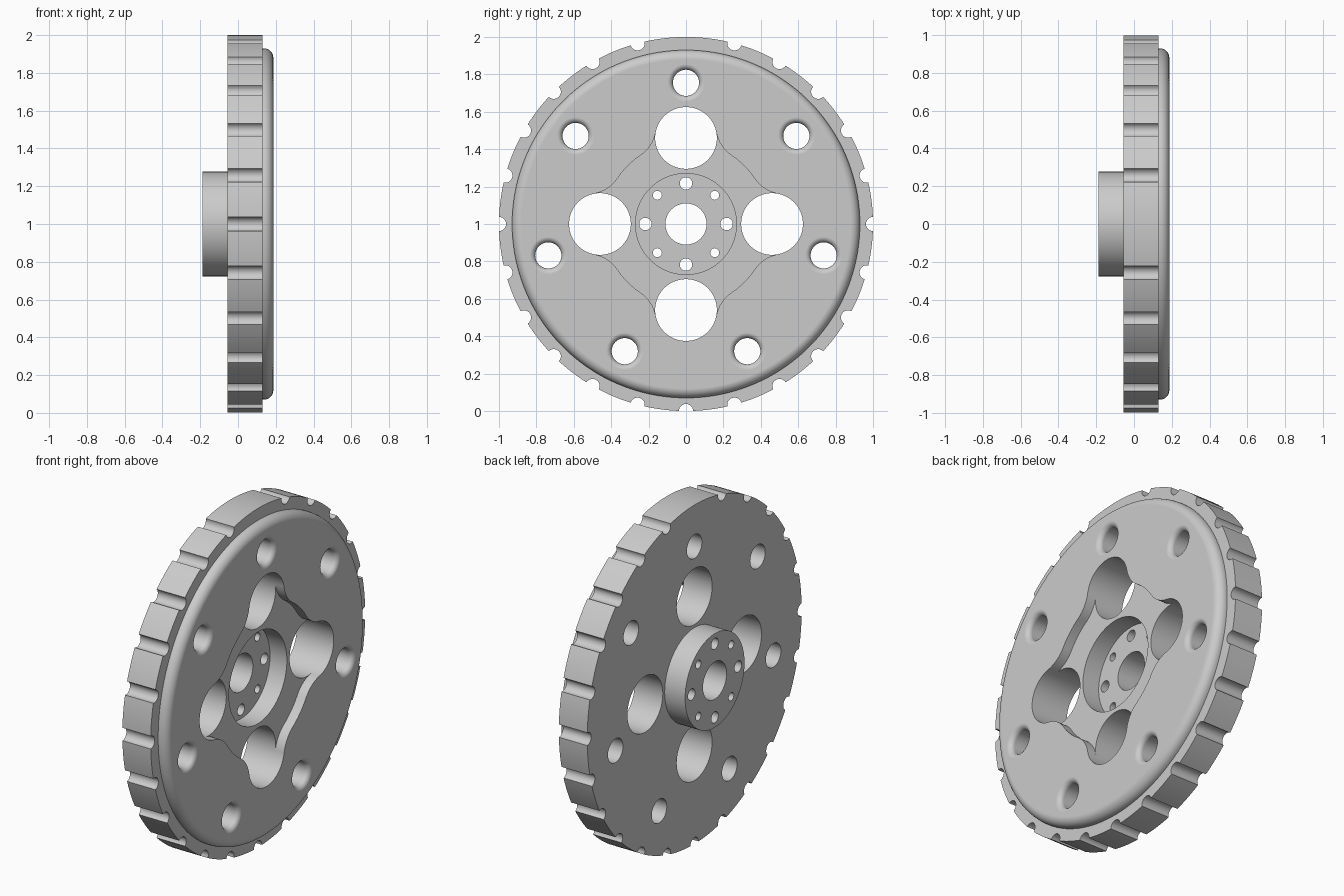
import bpy, bmesh
from math import sin, cos, pi, radians, acos, atan2, hypot
from mathutils import Vector

if "Cube" in bpy.data.objects:
    bpy.data.objects.remove(bpy.data.objects["Cube"])

# Main dimensions, with the axle along x
BACK, RIM_BACK, RIM_FRONT, FACE = -0.188, -0.055, 0.13, 0.187
RIM_R, RAISED_R, HUB_R = 1.0, 0.93, 0.277
WINDOW_R, WINDOW_DIST = 0.165, 0.46
HUB_FLOOR = 0.02
THROUGH = (-0.4, 0.4)

steel = bpy.data.materials.new("grey steel")
steel.use_nodes = True
colour = (0.6, 0.6, 0.6, 1)
steel.diffuse_color = colour
steel.node_tree.nodes["Principled BSDF"].inputs["Base Color"].default_value = colour


def finish(name, bm):
    bmesh.ops.recalc_face_normals(bm, faces=bm.faces)
    mesh = bpy.data.meshes.new(name)
    bm.to_mesh(mesh)
    bm.free()
    mesh.materials.append(steel)
    obj = bpy.data.objects.new(name, mesh)
    bpy.context.collection.objects.link(obj)
    return obj


def loft(bm, rings):
    """Join matching closed rings of points and cap both ends."""
    rings = [[bm.verts.new(p) for p in ring] for ring in rings]
    for a, b in zip(rings, rings[1:]):
        for i in range(len(a)):
            j = (i + 1) % len(a)
            bm.faces.new((a[i], a[j], b[j], b[i]))
    bm.faces.new(rings[0])
    bm.faces.new(rings[-1])


def lathe(bm, profile, sides, dist=0, angle=0):
    """Turn (x, radius) points about an axis parallel to x."""
    cy, cz = dist * cos(angle), 1 + dist * sin(angle)
    turns = [2 * pi * i / sides for i in range(sides)]
    loft(bm, [[(x, cy + r * cos(t), cz + r * sin(t)) for t in turns]
              for x, r in profile])


def drill(bm, radius, sides, dist=0, angle=0):
    lathe(bm, [(x, radius) for x in THROUGH], sides, dist, angle)


def fillet(x, r, radius, start, end, steps=8):
    """Quarter-round profile points centred on (x, r)."""
    angles = [start + (end - start) * i / steps for i in range(steps + 1)]
    return [(x + radius * sin(a), r + radius * cos(a)) for a in angles]


# Wheel body: hub, rim and raised face with a rounded edge
bm = bmesh.new()
lathe(bm, [(BACK, HUB_R), (RIM_BACK, HUB_R), (RIM_BACK, RIM_R),
           (RIM_FRONT, RIM_R), (RIM_FRONT, RAISED_R)]
      + fillet(FACE - 0.05, RAISED_R - 0.05, 0.05, 0, pi / 2), 192)
wheel = finish("wheel", bm)

# Pocket outline: central arc blended into the four windows
ARC_R, BLEND = 0.44, 0.19
to_arc, to_window = ARC_R + BLEND, WINDOW_R + BLEND
lean = acos((to_arc ** 2 + WINDOW_DIST ** 2 - to_window ** 2)
            / (2 * to_arc * WINDOW_DIST))


def blend_arc(steps=14):
    centre = Vector((to_arc * cos(lean), to_arc * sin(lean)))
    begin = atan2(-centre.y, WINDOW_DIST - centre.x) % (2 * pi)
    end = lean + pi
    return [centre + BLEND * Vector((cos(a), sin(a))) for a in
            (begin + (end - begin) * i / steps for i in range(steps + 1))]


half = blend_arc()
arc = [ARC_R * Vector((cos(a), sin(a))) for a in
       (lean + (pi / 2 - 2 * lean) * i / 8 for i in range(1, 8))]
quarter = [Vector((WINDOW_DIST, 0))] + half + arc + [p.yx for p in reversed(half)]
outline = []
for k in range(4):
    c, s = cos(k * pi / 2), sin(k * pi / 2)
    outline += [(p.x * c - p.y * s, p.x * s + p.y * c) for p in quarter]
bm = bmesh.new()
loft(bm, [[(x, y, 1 + z) for y, z in outline] for x in (RIM_FRONT, 0.4)])
pocket = finish("pocket_cutter", bm)

# Round recess inside the hub
bm = bmesh.new()
lathe(bm, [(HUB_FLOOR, 0.27), (0.4, 0.27)], 96)
recess = finish("hub_recess_cutter", bm)

# Axle bore, windows, hub bolt holes and flared outer holes
bm = bmesh.new()
drill(bm, 0.11, 64)
for k in range(4):
    drill(bm, WINDOW_R, 96, WINDOW_DIST, k * pi / 2)
for k in range(8):
    drill(bm, 0.024 if k % 2 else 0.033, 32, 0.217, k * pi / 4)
flare = fillet(FACE - 0.03, 0.1, 0.03, pi, pi / 2, 6)
for k in range(7):
    lathe(bm, [(-0.4, 0.07)] + flare + [(0.4, 0.1)], 48,
          0.755, pi / 2 + k * 2 * pi / 7)
holes = finish("hole_cutter", bm)

# Rim notches every 15 degrees, with the top one left out
bm = bmesh.new()
for k in range(24):
    if k != 6:
        drill(bm, 0.038, 32, RIM_R, radians(15 * k))
notches = finish("notch_cutter", bm)

# Cut everything from the wheel
cutters = [pocket, recess, holes, notches]
for cutter in cutters:
    cutter.hide_render = True
    mod = wheel.modifiers.new(cutter.name, "BOOLEAN")
    mod.operation, mod.solver, mod.object = "DIFFERENCE", "EXACT", cutter
graph = bpy.context.evaluated_depsgraph_get()
cut_mesh = bpy.data.meshes.new_from_object(wheel.evaluated_get(graph))
wheel.modifiers.clear()
wheel.data = cut_mesh
for cutter in cutters:
    bpy.data.objects.remove(cutter)

# Smooth curved walls, keep machined edges crisp
bpy.ops.object.select_all(action="DESELECT")
wheel.select_set(True)
bpy.context.view_layer.objects.active = wheel
bpy.ops.object.shade_smooth_by_angle(angle=radians(30))
weighted = wheel.modifiers.new("flat_face_normals", "WEIGHTED_NORMAL")
weighted.keep_sharp = True
